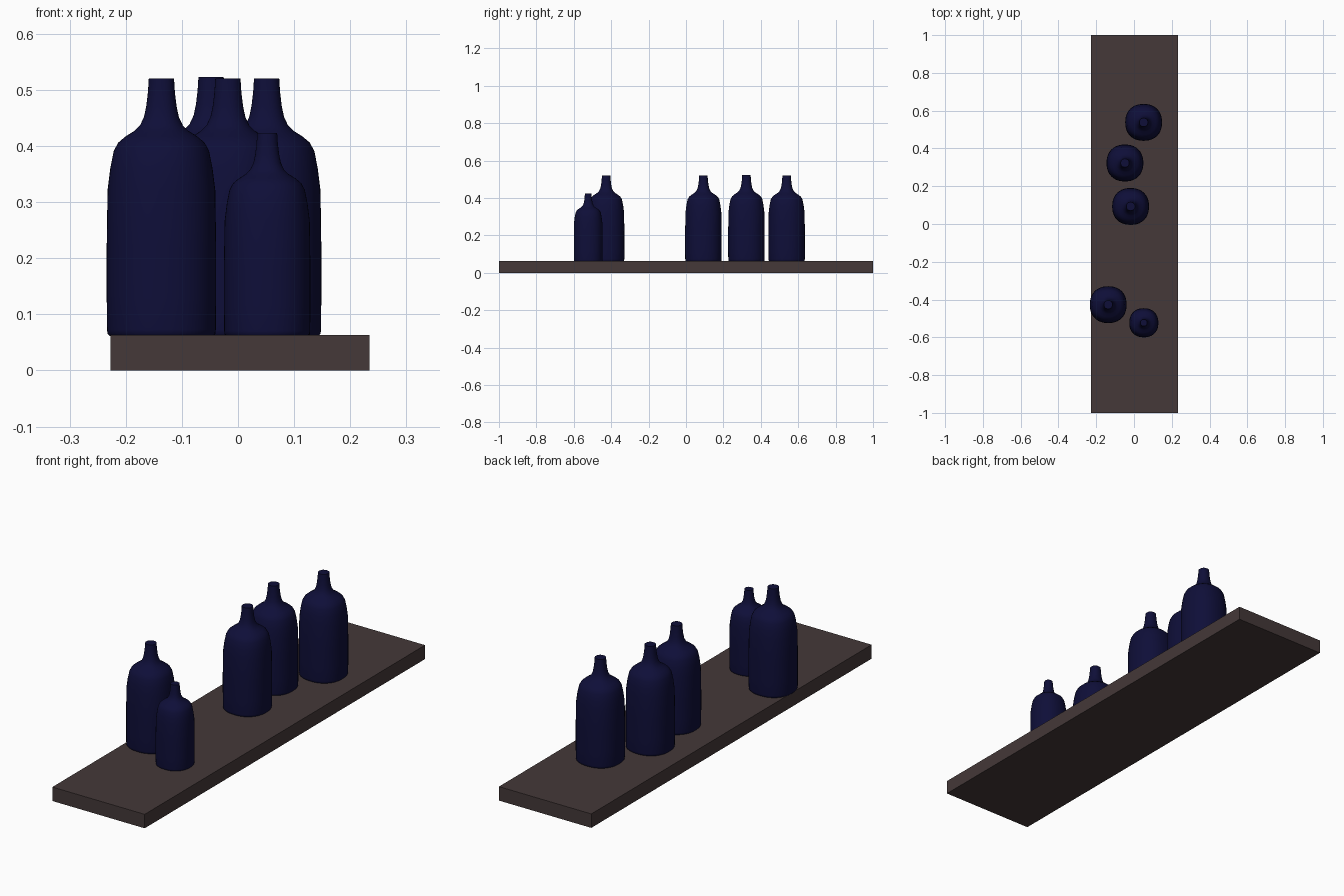
import bpy, bmesh, math

if "Cube" in bpy.data.objects:
    bpy.data.objects.remove(bpy.data.objects["Cube"])


def material(name, rgb):
    m = bpy.data.materials.new(name)
    m.diffuse_color = (*rgb, 1)
    m.use_nodes = True
    m.node_tree.nodes["Principled BSDF"].inputs["Base Color"].default_value = m.diffuse_color
    return m


wood = material("dark brown", (0.058, 0.040, 0.040))
glass = material("midnight blue", (0.0045, 0.0045, 0.04))

# Shelf board
bpy.ops.mesh.primitive_cube_add(size=1, location=(0.0035, 0, 0.0315))
shelf = bpy.context.object
shelf.name = "shelf_board"
shelf.scale = (0.461, 2, 0.063)
bpy.ops.object.transform_apply(location=False, rotation=False, scale=True)
shelf.data.materials.append(wood)

# Bottle outline: radius, height above its base
PROFILE = [(0.092, 0), (0.096, 0.004), (0.097, 0.012), (0.0975, 0.07),
           (0.0975, 0.16), (0.096, 0.26), (0.091, 0.30), (0.085, 0.33),
           (0.077, 0.345), (0.064, 0.356), (0.048, 0.366), (0.038, 0.376),
           (0.031, 0.391), (0.027, 0.41), (0.024, 0.435), (0.0225, 0.459)]
SIDES = 40


def squircle(r, a, n=2.25):
    """Point on a slightly squared circle."""
    c, s = math.cos(a), math.sin(a)
    k = r / (abs(c) ** n + abs(s) ** n) ** (1 / n)
    return k * c, k * s


def bottle(name, x, y, scale=1.0, height=1.0):
    bm = bmesh.new()
    rings = []
    for r, z in PROFILE:
        rings.append([bm.verts.new((*squircle(r * scale, math.tau * i / SIDES),
                                    z * scale * height)) for i in range(SIDES)])
    for lo, hi in zip(rings, rings[1:]):
        for i in range(SIDES):
            j = (i + 1) % SIDES
            bm.faces.new((lo[i], lo[j], hi[j], hi[i]))
    bm.faces.new(rings[0][::-1])
    bm.faces.new(rings[-1])
    mesh = bpy.data.meshes.new(name)
    bm.to_mesh(mesh)
    bm.free()
    mesh.materials.append(glass)
    ob = bpy.data.objects.new(name, mesh)
    ob.location = (x, y, 0.061)
    bpy.context.collection.objects.link(ob)
    bpy.ops.object.select_all(action='DESELECT')
    ob.select_set(True)
    bpy.context.view_layer.objects.active = ob
    bpy.ops.object.shade_smooth_by_angle(angle=math.radians(50))


# Five bottles along the shelf, one smaller
bottle("bottle_front", -0.1365, -0.427)
bottle("small_bottle", 0.052, -0.523, scale=0.79)
bottle("bottle_middle", -0.018, 0.093)
bottle("bottle_back_left", -0.048, 0.323, height=1.007)
bottle("bottle_back", 0.051, 0.538)
